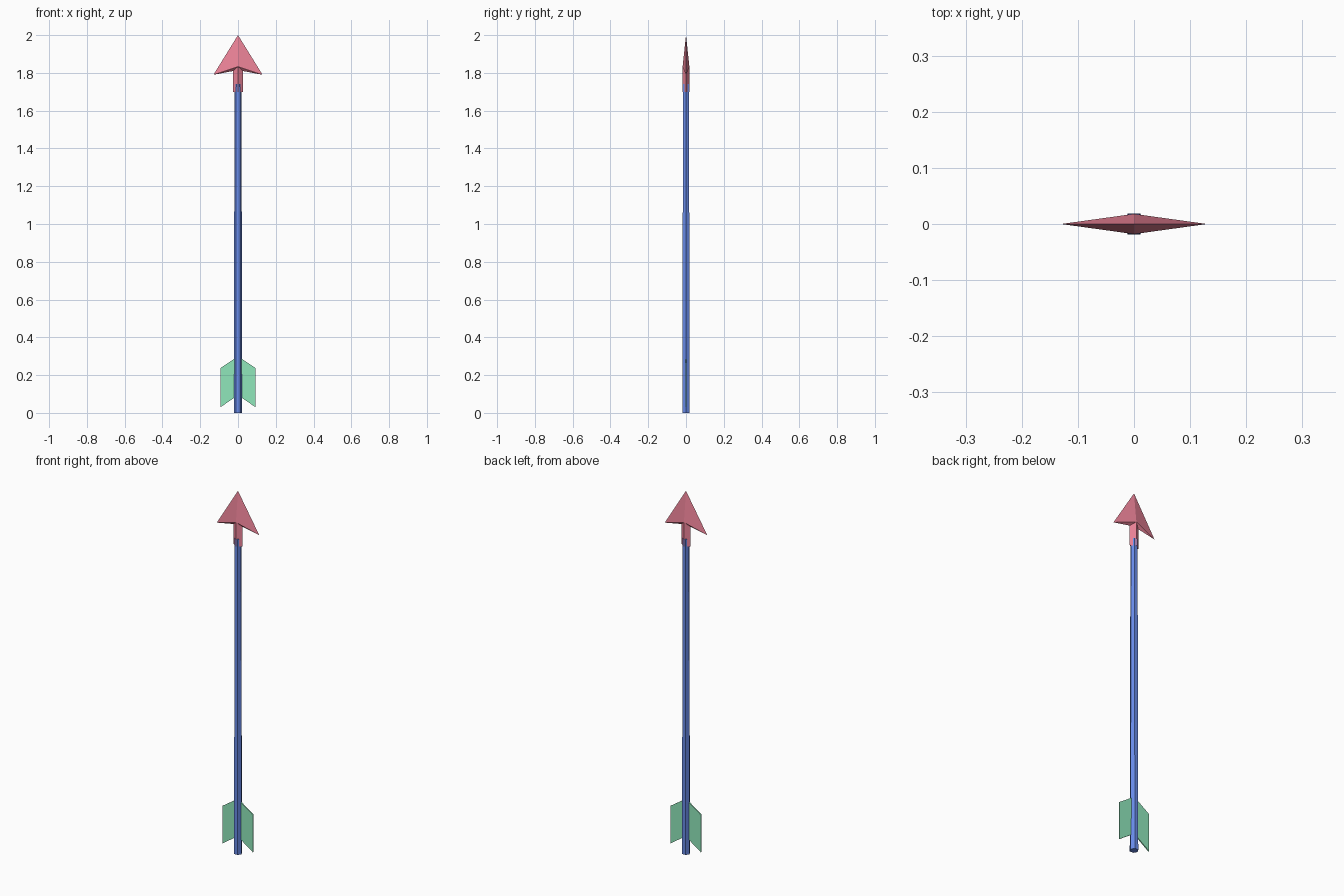
import bpy, bmesh, math

if "Cube" in bpy.data.objects:
    bpy.data.objects.remove(bpy.data.objects["Cube"])


def material(name, color):
    m = bpy.data.materials.new(name)
    m.diffuse_color = (*color, 1)
    m.use_nodes = True
    m.node_tree.nodes["Principled BSDF"].inputs["Base Color"].default_value = m.diffuse_color
    return m


def make(name, verts, faces, mat):
    me = bpy.data.meshes.new(name)
    me.from_pydata(verts, [], faces)
    bm = bmesh.new()
    bm.from_mesh(me)
    bmesh.ops.recalc_face_normals(bm, faces=bm.faces)
    bm.to_mesh(me)
    bm.free()
    me.materials.append(mat)
    ob = bpy.data.objects.new(name, me)
    bpy.context.collection.objects.link(ob)
    return ob


def prism(name, bottom, top, mat):
    """Closed solid between two matching rings."""
    n = len(bottom)
    sides = [(i, (i + 1) % n, n + (i + 1) % n, n + i) for i in range(n)]
    caps = [tuple(range(n)), tuple(range(n, 2 * n))]
    return make(name, bottom + top, sides + caps, mat)


def ring(n, rx, ry, z):
    return [(rx * math.cos(i * math.tau / n), ry * math.sin(i * math.tau / n), z)
            for i in range(n)]


blue = material("shaft_blue", (0.14, 0.26, 0.82))
red = material("head_red", (0.85, 0.23, 0.32))
green = material("fletching_green", (0.28, 0.8, 0.5))

# Slightly tapered six-sided shaft
prism("shaft", ring(6, 0.022, 0.022, 0), ring(6, 0.0185, 0.0185, 1.74), blue)

# Barbed head: tip, two barbs, front and back ridge, hollowed underside
prism("head_socket", ring(4, 0.027, 0.018, 1.70), ring(4, 0.027, 0.018, 1.835), red)
make("arrow_head",
     [(0, 0, 2), (0.13, 0, 1.79), (0, 0.018, 1.833), (-0.13, 0, 1.79),
      (0, -0.018, 1.833), (0, 0, 1.815)],
     [f for i in range(4) for f in ((0, 1 + i, 1 + (i + 1) % 4),
                                    (5, 1 + (i + 1) % 4, 1 + i))], red)

# Swept fletching, one thin vane on each side
vane = [(0.01, 0.087), (0.093, 0.03), (0.093, 0.237), (0.01, 0.293)]
for side, s in (("left", -1), ("right", 1)):
    prism("fletching_" + side,
          [(s * x, -0.003, z) for x, z in vane],
          [(s * x, 0.003, z) for x, z in vane], green)
